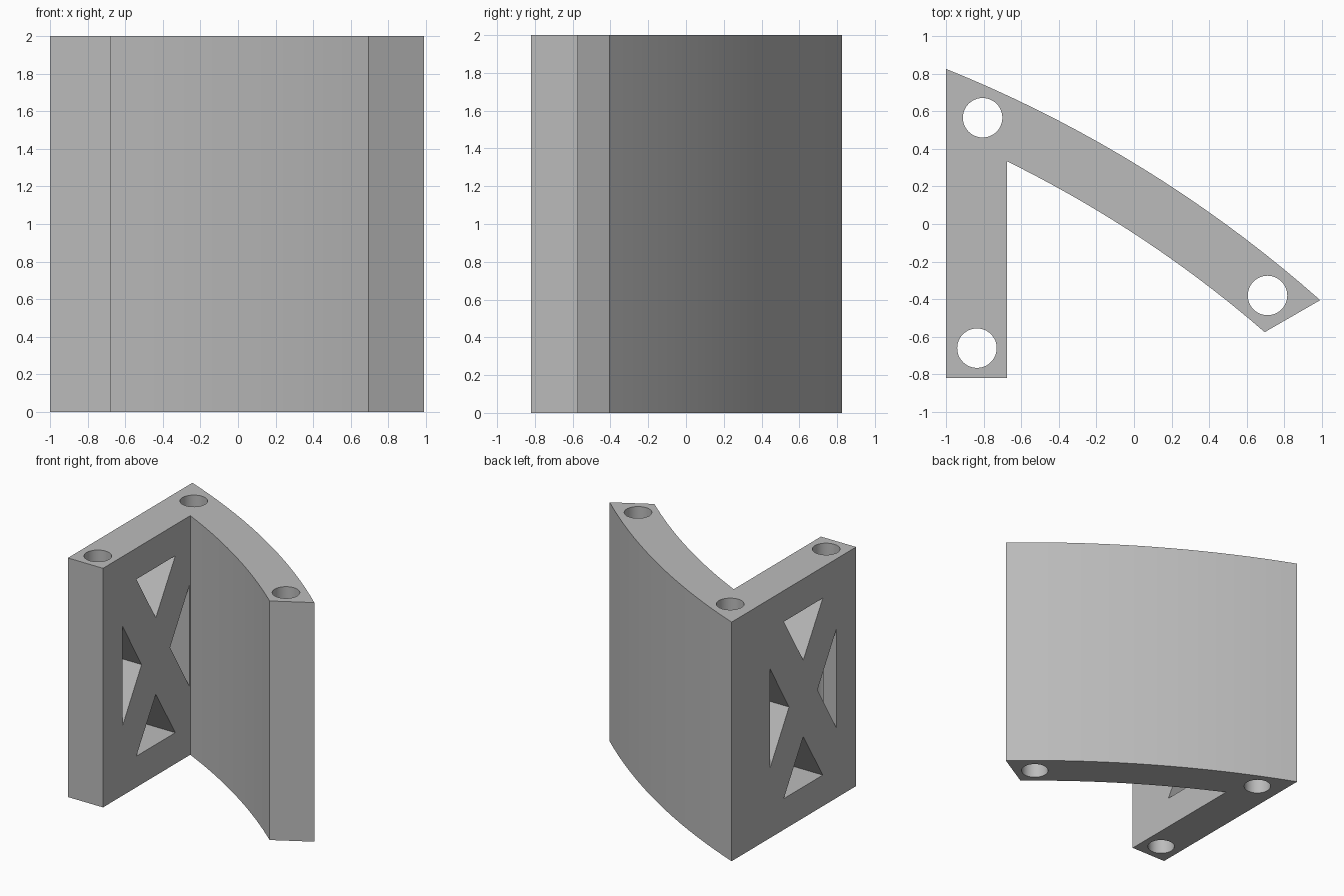
import bpy
import bmesh
import math
from mathutils import Vector

cube = bpy.data.objects.get("Cube")
if cube:
    bpy.data.objects.remove(cube, do_unlink=True)

HEIGHT = 2.0

grey = bpy.data.materials.new("plain grey")
grey.use_nodes = True
grey.diffuse_color = (0.5, 0.5, 0.5, 1)
grey.node_tree.nodes["Principled BSDF"].inputs["Base Color"].default_value = (0.5, 0.5, 0.5, 1)


def arc(start, end, sag, steps=18):
    """Points of a circular arc bulging by sag to the left of start-end."""
    a, b = Vector(start), Vector(end)
    half = (b - a).length / 2
    along = (b - a).normalized()
    normal = Vector((-along.y, along.x))
    radius = (half ** 2 + sag ** 2) / (2 * sag)
    centre = (a + b) / 2 + normal * (sag - radius)
    sweep = math.asin(half / radius)
    angles = [sweep * (2 * i / steps - 1) for i in range(steps + 1)]
    return [centre + radius * (along * math.sin(t) + normal * math.cos(t)) for t in angles]


def prism(name, points, direction):
    """Solid made by sweeping a flat outline along a direction."""
    bm = bmesh.new()
    face = bm.faces.new([bm.verts.new(p) for p in points])
    grown = bmesh.ops.extrude_face_region(bm, geom=[face], use_keep_orig=True)
    moved = [g for g in grown["geom"] if isinstance(g, bmesh.types.BMVert)]
    bmesh.ops.translate(bm, verts=moved, vec=direction)
    bmesh.ops.recalc_face_normals(bm, faces=bm.faces)
    mesh = bpy.data.meshes.new(name)
    bm.to_mesh(mesh)
    bm.free()
    mesh.materials.append(grey)
    obj = bpy.data.objects.new(name, mesh)
    bpy.context.collection.objects.link(obj)
    return obj


# Bracket: straight wall joined to a curved wall
outer = arc((-1, 0.825), (0.99, -0.405), 0.1)
inner = arc((-0.675, 0.333), (0.695, -0.575), 0.053)
outline = outer + inner[::-1] + [Vector((-0.675, -0.82)), Vector((-1, -0.82))]
bracket = prism("bracket", [(p.x, p.y, 0) for p in outline], (0, 0, HEIGHT))

cutters = []

# Round pin holes running the full height
for x, y in ((-0.805, 0.565), (-0.835, -0.66), (0.71, -0.38)):
    ring = [(x + 0.105 * math.cos(math.tau * i / 48),
             y + 0.105 * math.sin(math.tau * i / 48), -0.1) for i in range(48)]
    cutters.append(prism("pin_hole_cutter", ring, (0, 0, HEIGHT + 0.2)))

# Triangular openings around a cross brace in the straight wall
MID = -0.122
for s in (-1, 1):
    upright = [(MID + s * 0.442, 0.58), (MID + s * 0.442, 1.42), (MID + s * 0.188, 1)]
    level = [(MID - 0.258, 1 + s * 0.74), (MID + 0.258, 1 + s * 0.74), (MID, 1 + s * 0.32)]
    for tri in (upright, level):
        cutters.append(prism("brace_cutter", [(-1.1, y, z) for y, z in tri], (0.427, 0, 0)))

for cutter in cutters:
    cutter.hide_render = True
    mod = bracket.modifiers.new("opening", "BOOLEAN")
    mod.operation = "DIFFERENCE"
    mod.solver = "EXACT"
    mod.object = cutter

# Bake the openings and drop the cutters
depsgraph = bpy.context.evaluated_depsgraph_get()
baked = bpy.data.meshes.new_from_object(bracket.evaluated_get(depsgraph))
bracket.modifiers.clear()
bracket.data = baked
for cutter in cutters:
    bpy.data.objects.remove(cutter, do_unlink=True)

# Smooth the curves while keeping the corners sharp
bpy.ops.object.select_all(action="DESELECT")
bracket.select_set(True)
bpy.context.view_layer.objects.active = bracket
bpy.ops.object.shade_smooth_by_angle(angle=math.radians(20))
